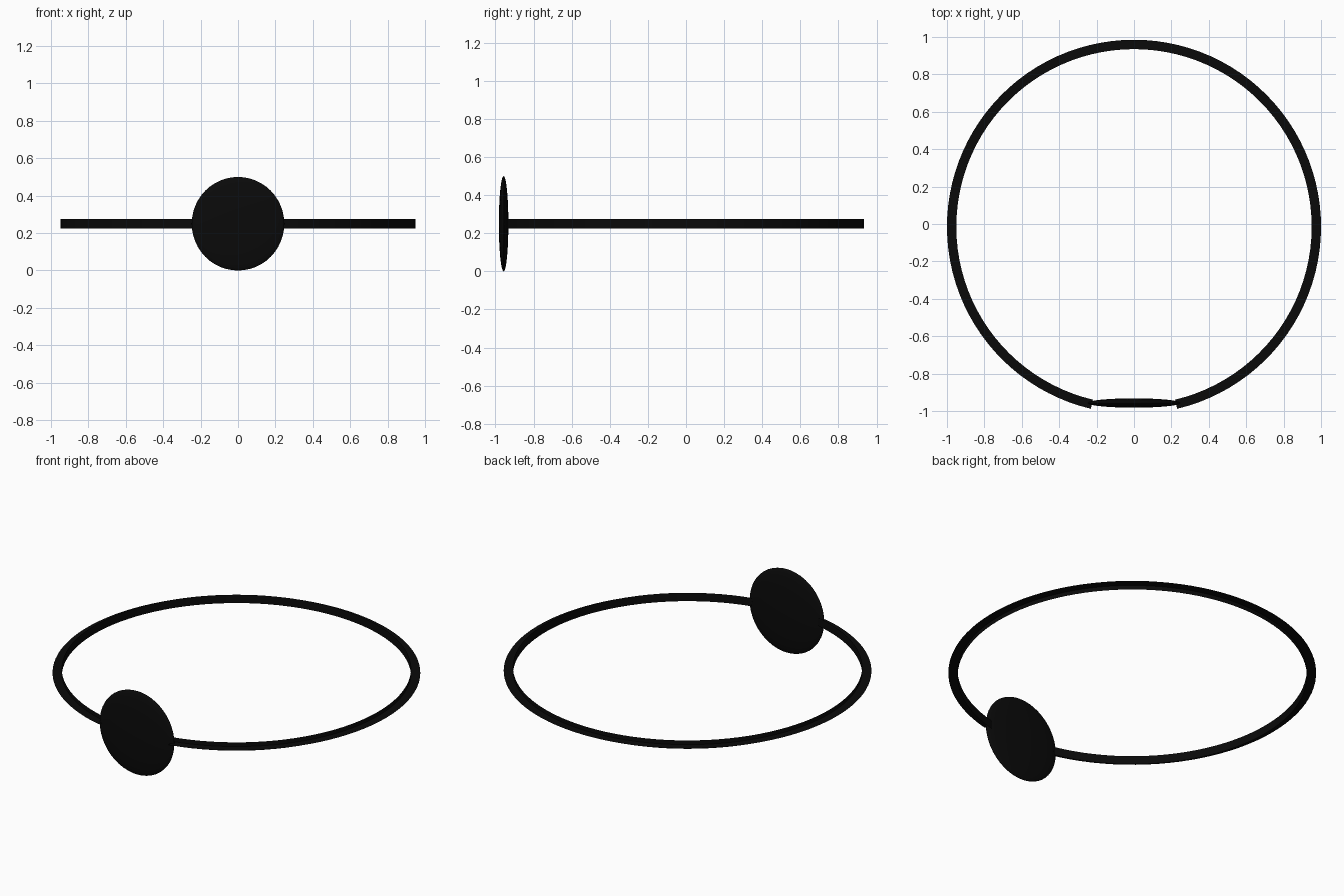
import bpy, bmesh, math

if "Cube" in bpy.data.objects:
    bpy.data.objects.remove(bpy.data.objects["Cube"])

CY = -0.015      # ring centre in y
Z = 0.25         # ring mid height
R_IN, R_OUT, HALF = 0.95, 1.0, 0.025
GAP = math.asin(0.225 / 0.975)
N = 96

dark = bpy.data.materials.new("black")
dark.diffuse_color = (0.003, 0.003, 0.003, 1)
dark.use_nodes = True
dark.node_tree.nodes["Principled BSDF"].inputs["Base Color"].default_value = dark.diffuse_color


def finish(name, bm):
    me = bpy.data.meshes.new(name)
    bm.to_mesh(me)
    bm.free()
    me.materials.append(dark)
    ob = bpy.data.objects.new(name, me)
    bpy.context.collection.objects.link(ob)
    for p in me.polygons:
        p.use_smooth = True
    return ob


def strip(name, edge_a, edge_b):
    """Open band swept around the ring between two (radius, height) edges."""
    bm = bmesh.new()
    rows = []
    for i in range(N + 1):
        a = -math.pi / 2 + GAP + (2 * math.pi - 2 * GAP) * i / N
        rows.append([bm.verts.new((r * math.cos(a), CY + r * math.sin(a), z))
                     for r, z in (edge_a, edge_b)])
    for p, q in zip(rows, rows[1:]):
        bm.faces.new((p[0], q[0], q[1], p[1]))
    return finish(name, bm)


# thin headband: upright inner wall and flat outward flange
strip("band_wall", (R_IN, Z - HALF), (R_IN, Z + HALF))
strip("band_flange", (R_IN, Z), (R_OUT, Z))

# flattened round disc at the front
bm = bmesh.new()
bmesh.ops.create_uvsphere(bm, u_segments=48, v_segments=24, radius=0.25)
bmesh.ops.scale(bm, vec=(0.99, 0.1, 1), verts=bm.verts)
bmesh.ops.translate(bm, vec=(0, -0.957, Z), verts=bm.verts)
finish("front_disc", bm)
